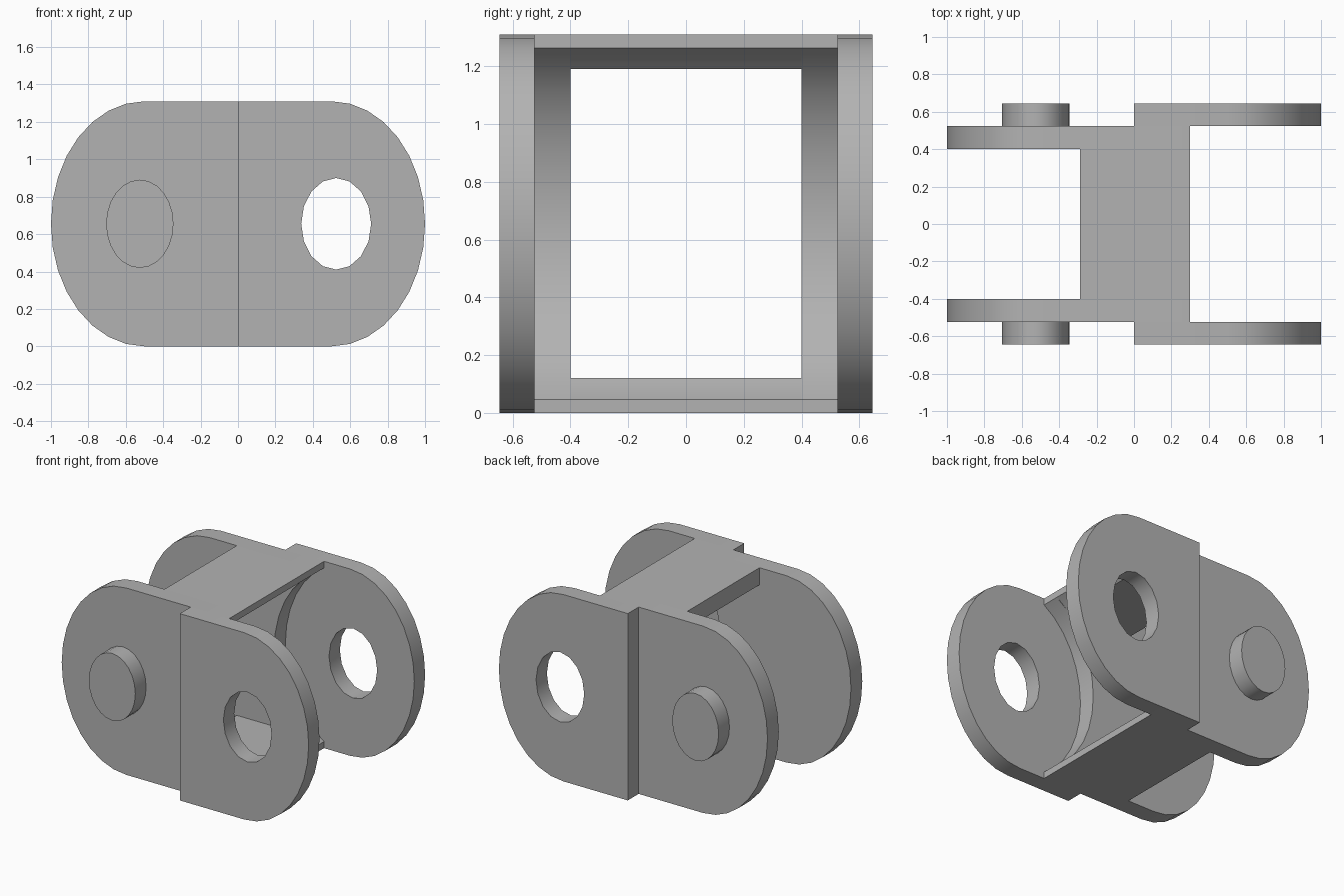
import bpy, bmesh
from math import radians, sin, cos, asin, degrees, sqrt

cube = bpy.data.objects.get("Cube")
if cube:
    bpy.data.objects.remove(cube)

HEIGHT, MID = 1.31, 0.655
ASPECT = 1.31                      # the round parts are taller than wide
IN, JOIN, OUT = 0.40, 0.525, 0.645  # plate faces across the width
BACK, FRONT = -0.29, 0.30          # ends of the bridges

grey = bpy.data.materials.new("plain grey")
grey.use_nodes = True
GREY = (0.45, 0.45, 0.45, 1)
grey.diffuse_color = GREY
grey.node_tree.nodes["Principled BSDF"].inputs["Base Color"].default_value = GREY


def arc(cx, radius, start, end, steps):
    """Points of an elliptical arc in x and z, angles in degrees."""
    angles = [radians(start + (end - start) * i / steps) for i in range(steps + 1)]
    return [(cx + radius * cos(a), MID + radius * ASPECT * sin(a)) for a in angles]


def prism(name, loops, y0, y1):
    """Extrude an outline, with optional hole loops, from y0 to y1."""
    bm = bmesh.new()
    for loop in loops:
        verts = [bm.verts.new((x, y0, z)) for x, z in loop]
        for a, b in zip(verts, verts[1:] + verts[:1]):
            bm.edges.new((a, b))
    bmesh.ops.triangle_fill(bm, edges=bm.edges[:], use_beauty=True)
    bmesh.ops.dissolve_limit(bm, angle_limit=0.01, verts=[], edges=bm.edges[:])
    new = bmesh.ops.extrude_face_region(bm, geom=bm.faces[:], use_keep_orig=True)["geom"]
    moved = [v for v in new if isinstance(v, bmesh.types.BMVert)]
    bmesh.ops.translate(bm, verts=moved, vec=(0, y1 - y0, 0))
    bmesh.ops.recalc_face_normals(bm, faces=bm.faces[:])
    mesh = bpy.data.meshes.new(name)
    bm.to_mesh(mesh)
    bm.free()
    mesh.materials.append(grey)
    obj = bpy.data.objects.new(name, mesh)
    bpy.context.collection.objects.link(obj)
    bpy.ops.object.select_all(action="DESELECT")
    obj.select_set(True)
    bpy.context.view_layer.objects.active = obj
    bpy.ops.object.shade_smooth_by_angle(angle=radians(35))


# Concave clearance for the next link
CX = R = 0.51


def clearance(z_angle_end, steps):
    """Arc from the bridge end, at the top, round to the given angle."""
    start = 180 - degrees(asin(sqrt(1 - ((CX - FRONT) / R) ** 2)))
    return arc(CX, R, start, z_angle_end(start), steps)


# Outlines
inner_outline = (arc(-0.5, 0.5, 90, 270, 16) + [(FRONT, 0)]
                 + clearance(lambda s: 360 - s, 12)[::-1] + [(FRONT, HEIGHT)])
outer_outline = [(0, 0)] + arc(0.5, 0.5, -90, 90, 16) + [(0, HEIGHT)]
hole = arc(0.525, 0.187, 0, 337.5, 15)
pin = arc(-0.525, 0.18, 0, 345, 23)

under = 1.19
under_angle = 180 - degrees(asin((under - MID) / (R * ASPECT)))
top_bridge = ([(BACK, HEIGHT), (FRONT, HEIGHT)]
              + clearance(lambda s: under_angle, 4) + [(BACK, under)])
bottom_bridge = [(x, HEIGHT - z) for x, z in top_bridge]

# Side plates and pins, mirrored front and back
for side, s in (("front", -1), ("back", 1)):
    prism(side + "_inner_plate", [inner_outline], s * IN, s * JOIN)
    prism(side + "_outer_plate", [outer_outline, hole], s * JOIN, s * OUT)
    prism(side + "_pin", [pin], s * JOIN, s * OUT)

# Bridges joining the two sides
prism("top_bridge", [top_bridge], -IN, IN)
prism("bottom_bridge", [bottom_bridge], -IN, IN)
